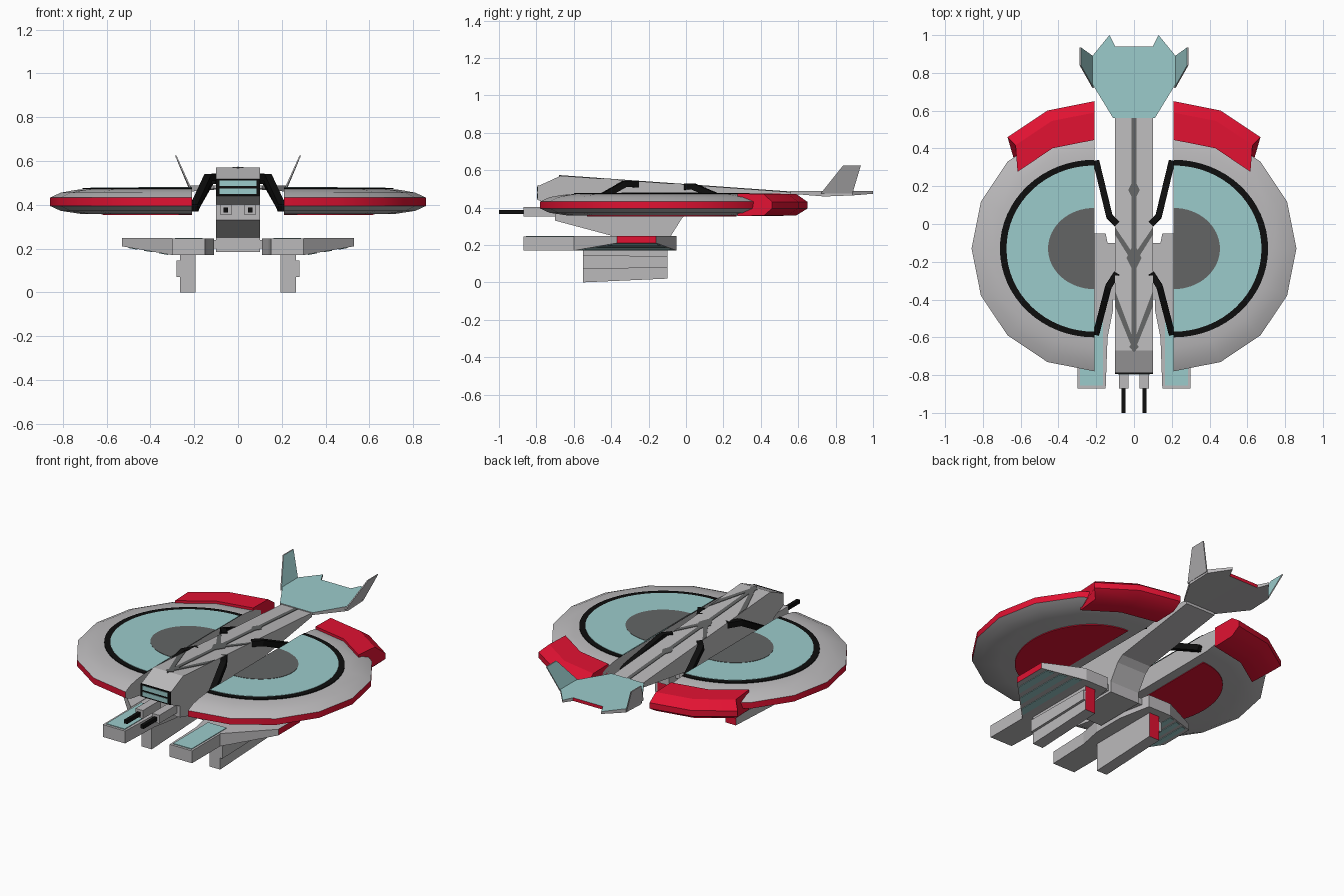
import bpy, bmesh, math
from mathutils import Vector

if "Cube" in bpy.data.objects:
    bpy.data.objects.remove(bpy.data.objects["Cube"])

COLOURS = {"light_grey": (0.50, 0.49, 0.50), "teal": (0.33, 0.60, 0.60),
           "red": (0.75, 0.006, 0.032), "black": (0.004, 0.004, 0.004),
           "dark_grey": (0.125, 0.13, 0.13)}
NAMES = list(COLOURS)
MATS = []
for n, c in COLOURS.items():
    m = bpy.data.materials.new(n)
    m.diffuse_color = (*c, 1)
    m.use_nodes = True
    m.node_tree.nodes["Principled BSDF"].inputs["Base Color"].default_value = m.diffuse_color
    MATS.append(m)


def loft(name, rings, mat="light_grey", mirror=False, rule=None, smooth=False):
    """Skin equal-length loops, cap both ends, colour by name or by face rule."""
    bm = bmesh.new()
    vs = [[bm.verts.new(p) for p in r] for r in rings]
    k = len(vs[0])
    for a, b in zip(vs, vs[1:]):
        for i in range(k):
            bm.faces.new((a[i], a[(i + 1) % k], b[(i + 1) % k], b[i]))
    bm.faces.new(vs[0])
    bm.faces.new(vs[-1])
    bmesh.ops.remove_doubles(bm, verts=bm.verts, dist=1e-5)
    bmesh.ops.recalc_face_normals(bm, faces=bm.faces)
    bm.normal_update()
    for f in bm.faces:
        f.material_index = NAMES.index(rule(f) if rule else mat)
    me = bpy.data.meshes.new(name)
    bm.to_mesh(me)
    bm.free()
    for m in MATS:
        me.materials.append(m)
    ob = bpy.data.objects.new(name, me)
    bpy.context.collection.objects.link(ob)
    if mirror:
        ob.modifiers.new("Mirror", 'MIRROR')
    if smooth:
        bpy.ops.object.select_all(action='DESELECT')
        ob.select_set(True)
        bpy.context.view_layer.objects.active = ob
        bpy.ops.object.shade_smooth_by_angle(angle=math.radians(32))
    return ob


def slab(name, plan, bottom, top, mat="light_grey", mirror=False, rule=None):
    """Plan outline between two heights, each a number or a function of x, y."""
    h = lambda g, x, y: g(x, y) if callable(g) else g
    loft(name, [[(x, y, h(g, x, y)) for x, y in plan] for g in (bottom, top)], mat, mirror, rule)


def side_prism(name, profile, x0, x1, mat="light_grey", mirror=False, rule=None):
    loft(name, [[(x, y, z) for y, z in profile] for x in (x0, x1)], mat, mirror, rule)


def box(name, x0, x1, y0, y1, z0, z1, mat="light_grey", mirror=False, rule=None):
    slab(name, [(x0, y0), (x1, y0), (x1, y1), (x0, y1)], z0, z1, mat, mirror, rule)


def bar(name, path, w, mat):
    """Square bar along a path, mirrored."""
    p = [Vector(q) for q in path]
    rings = []
    for i, q in enumerate(p):
        d = (p[min(i + 1, len(p) - 1)] - p[max(i - 1, 0)]).normalized()
        s = d.cross(Vector((0, 0, 1))).normalized() * w
        u = s.cross(d).normalized() * w
        rings.append([q + s + u, q - s + u, q - s - u, q + s - u])
    loft(name, rings, mat, True)


# Half-disc wings, sixteen-sided rim, one each side
CX, CY = 0.21, -0.13
PROFILE = [(0, .475), (.47, .473), (.53, .468), (.60, .455), (.65, .432), (.65, .395),
           (.60, .372), (.50, .357), (0, .355)]


def polar(r, deg, z, dy=0):
    a = math.radians(deg)
    return (CX + r * math.cos(a), CY + dy + r * math.sin(a), z)


def disc_rule(f):
    c = f.calc_center_median()
    r = math.hypot(c.x - CX, c.y - CY)
    return "red" if r > .62 and abs(f.normal.z) < .3 else "light_grey"


loft("disc_wing", [[polar(r, -90 + 22.5 * i, z) for r, z in PROFILE] for i in range(9)],
     mirror=True, rule=disc_rule, smooth=True)

# Red rear flaps on the discs
loft("rear_flap", [[polar(.575, a, .475), polar(.59, a, .472, .13), polar(.65, a, .43, .13),
                    polar(.65, a, .395, .13), polar(.59, a, .358, .13), polar(.575, a, .354)]
                   for a in (45, 67.5, 90)], "red", True, smooth=True)


# Painted half circles on the discs
def half_plate(name, x, rx, ry, z0, z1, mat):
    pts = [(x + rx * math.cos(t), CY + ry * math.sin(t))
           for t in [math.pi * (i / 32 - .5) for i in range(33)]]
    slab(name, pts, z0, z1, mat, True)


half_plate("disc_ring_line", CX, .50, .47, .472, .4765, "black")
half_plate("disc_panel", CX, .465, .44, .473, .4785, "teal")
half_plate("disc_hub", CX, .245, .215, .474, .4805, "dark_grey")
half_plate("disc_underside_panel", CX + .06, .34, .40, .352, .357, "red")

# Fuselage beam and lower hull
side_prism("fuselage_beam", [(-.79, .44), (-.79, .515), (-.67, .57), (.57, .482), (.57, .458),
                             (-.02, .37), (-.70, .40)], -.1, .1)
side_prism("lower_hull", [(-.70, .33), (-.70, .43), (.05, .40), (-.02, .345), (-.08, .25),
                          (-.40, .25)], -.1, .1)
box("belly_box", -.1, .1, -.40, -.08, .185, .26)
box("pod_bridge", -.15, .15, -.40, -.10, .20, .24)

# Cockpit window on the nose
box("window_frame", -.1, .1, -.793, -.785, .44, .518, "black")
for i, z in enumerate((.448, .485)):
    box(f"window_pane_{i}", -.085, .085, -.796, -.79, z, z + .026, "teal")


# Dark painted lines along the deck
def deck(y, d):
    return .57 - (y + .67) * .071 + d


def mark(name, plan, mirror=False):
    slab(name, plan, lambda x, y: deck(y, -.004), lambda x, y: deck(y, .003), "dark_grey", mirror)


mark("deck_stripe", [(-.012, -.66), (.012, -.66), (.012, .56), (-.012, .56)])
for i, (y, w, l) in enumerate(((.18, .03, .06), (-.18, .04, .08), (-.65, .025, .03))):
    mark(f"deck_diamond_{i}", [(0, y - l), (w, y), (0, y + l), (-w, y)])
mark("deck_chevron_front", [(.008, -.66), (.098, -.44), (.098, -.36), (.008, -.60)], True)
mark("deck_chevron_middle", [(.01, -.20), (.098, -.06), (.098, -.02), (.01, -.15)], True)

# Twin guns under the nose
box("gun_mount", .03, .08, -.87, -.68, .352, .402, mirror=True)
box("gun_barrel", .045, .066, -1.0, -.86, .365, .387, "black", True)

# Black struts joining fuselage and discs
bar("front_strut", [(.09, -.26, .525), (.135, -.33, .525), (.20, -.58, .385)], .017, "black")
bar("rear_strut", [(.09, .0, .512), (.13, .04, .512), (.20, .33, .39)], .017, "black")

# Lower pods with forward prongs
slab("pod", [(.15, -.87), (.30, -.87), (.30, -.05), (.15, -.05), (.11, -.25), (.11, -.45),
             (.14, -.60)], .17, .245, mirror=True)
slab("pod_top_panel", [(.163, -.855), (.287, -.855), (.287, -.52), (.163, -.52)],
     .243, .249, "teal", True)


# Pod winglets with red tips and striped undersides
def wing_low(x, y):
    return .17 + (x - .30) * .174


slab("pod_winglet", [(.30, -.60), (.53, -.37), (.53, -.16), (.30, -.05)], wing_low, .247,
     mirror=True, rule=lambda f: "red" if f.normal.x > .9 else "light_grey")
for i in range(3):
    a, b = .32 + .07 * i, .36 + .07 * i
    front, back = (lambda x: -.59 + (x - .30)), (lambda x: -.06 - (x - .30) * .478)
    slab(f"winglet_stripe_{i}", [(a, front(a)), (b, front(b)), (b, back(b)), (a, back(a))],
         lambda x, y: wing_low(x, y) - .003, lambda x, y: wing_low(x, y) + .003, "teal", True)

# Landing skids with red rear ends
side_prism("skid", [(-.55, 0), (-.10, .02), (-.10, .18), (-.55, .18)], .195, .265, mirror=True,
           rule=lambda f: "red" if f.normal.y > .9 else "light_grey")
side_prism("skid_rail", [(-.55, .07), (-.10, .08), (-.10, .14), (-.55, .145)], .26, .28,
           mirror=True)


# Tail plate with rear spikes, and outward leaning fins
def tail_rule(f):
    if f.normal.z > .5:
        return "teal"
    return "red" if f.normal.y > .8 else "light_grey"


slab("tail_plate", [(0, .56), (.11, .56), (.22, .74), (.22, .89), (.13, 1.0), (.10, .94), (0, .94)],
     lambda x, y: .456 + abs(y - .78) * .08, .488, mirror=True, rule=tail_rule)
fin = [(.213, .72, .475), (.218, .89, .475), (.281, .935, .625), (.281, .84, .625)]
loft("tail_fin", [[(x + d, y, z) for x, y, z in fin] for d in (0, .007)], mirror=True,
     rule=lambda f: "teal" if f.normal.x < -.5 else "light_grey")
